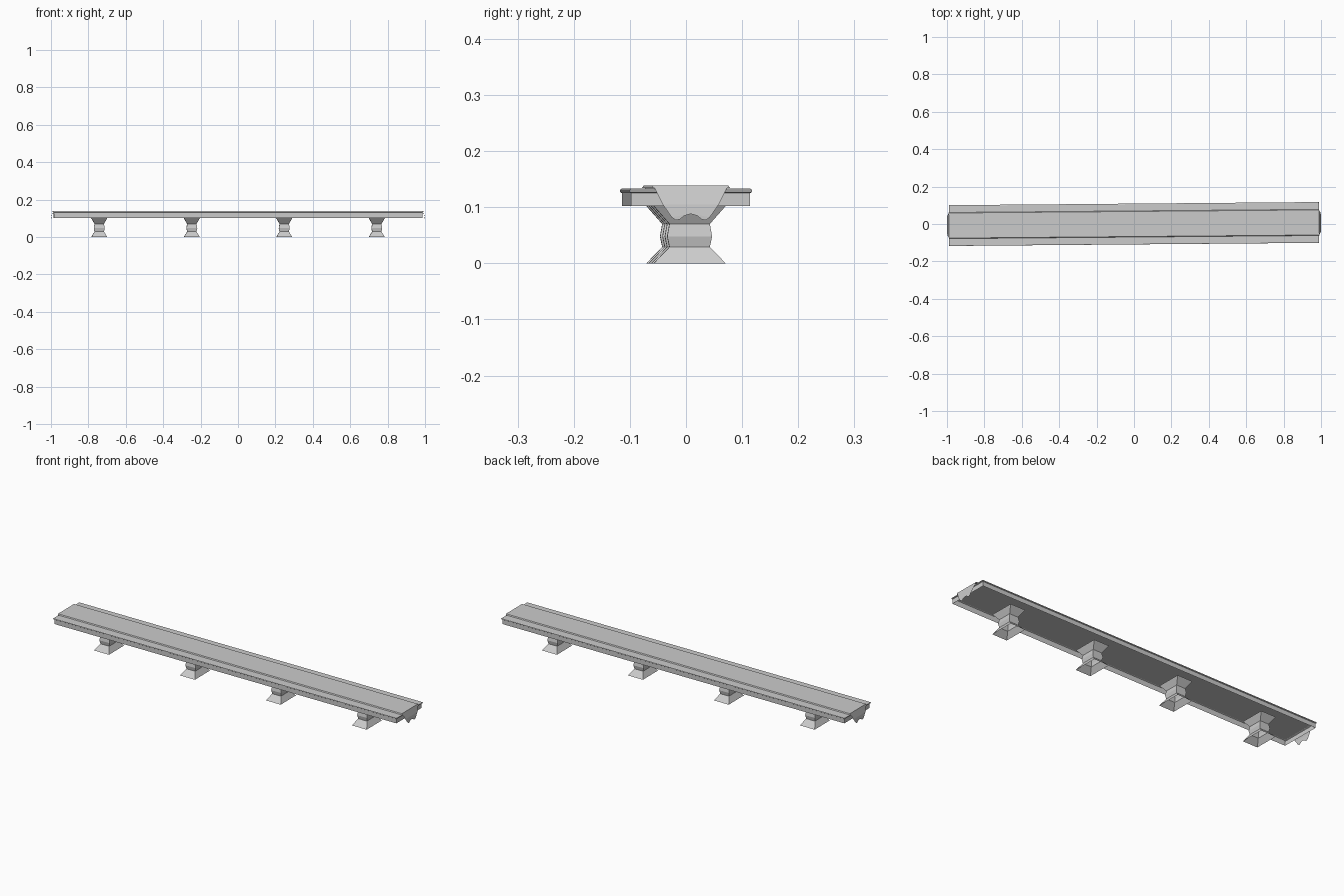
import bpy, math
from mathutils import Matrix

if "Cube" in bpy.data.objects:
    bpy.data.objects.remove(bpy.data.objects["Cube"])

# The whole table is turned very slightly about z
TURN = Matrix.Rotation(0.0085, 4, 'Z')


def make(name, verts, faces):
    mesh = bpy.data.meshes.new(name)
    mesh.from_pydata(verts, [], faces)
    mesh.transform(TURN)
    mesh.update()
    obj = bpy.data.objects.new(name, mesh)
    bpy.context.collection.objects.link(obj)
    return obj


def square_loft(name, rings, cx=0.0, cap_top=False):
    """Stack of rectangles (half x, half y, z), open at the bottom."""
    verts, faces = [], []
    for hx, hy, z in rings:
        verts += [(cx - hx, -hy, z), (cx + hx, -hy, z),
                  (cx + hx, hy, z), (cx - hx, hy, z)]
    for r in range(len(rings) - 1):
        for i in range(4):
            j = (i + 1) % 4
            faces.append((r*4 + i, r*4 + j, r*4 + 4 + j, r*4 + 4 + i))
    if cap_top:
        n = len(verts)
        faces.append((n - 4, n - 3, n - 2, n - 1))
    return make(name, verts, faces)


# Table top: hollow shell with a thin overhanging lip
square_loft("table_top", [(.985, .106, .102), (.985, .106, .125),
                          (.989, .109, .127), (.989, .109, .131),
                          (.986, .106, .133)], cap_top=True)

# Four waisted pedestal legs
for k, x in enumerate((-.742, -.247, .247, .742)):
    square_loft(f"leg_{k + 1}", [(.043, .064, 0), (.025, .036, .029),
                                 (.029, .040, .048), (.025, .036, .070),
                                 (.043, .064, .102)], cx=x)

# Cloth runner lying along the top
square_loft("runner", [(.990, .070, .134), (.990, .067, .139)], cap_top=True)

# Hanging runner ends with a scalloped hem
half_hem = [(.067, .139), (.050, .105), (.034, .082), (.027, .077),
            (.020, .078), (.011, .085)]
outline = half_hem + [(0, .088)] + [(-y, z) for y, z in reversed(half_hem)]
for side, label in ((-1, "left"), (1, "right")):
    verts = [(side * (.990 + .010 * min(1, (.139 - z) / .04)), y, z)
             for y, z in outline]
    order = list(range(len(verts)))
    if side > 0:
        order.reverse()
    # strips across the cloth, then two hem lobes
    n = len(order)
    faces = [(0, 1, n - 2, n - 1), (1, 2, 6, n - 3, n - 2),
             (2, 3, 4, 5, 6), (6, 7, 8, 9, 10)]
    if side > 0:
        faces = [tuple(reversed(f)) for f in faces]
    make(f"runner_end_{label}", verts, faces)
